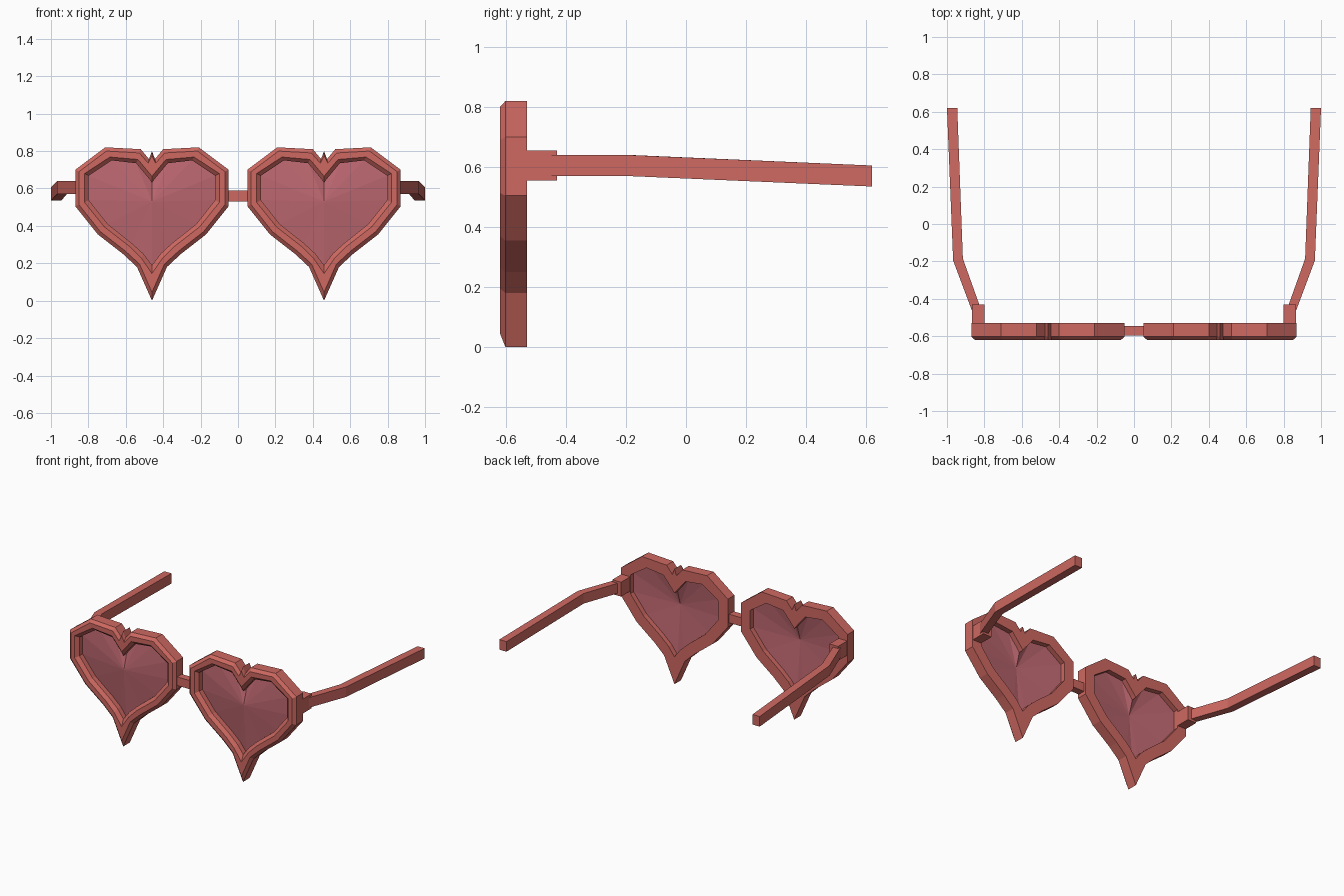
import bpy, bmesh
from mathutils import Vector

if "Cube" in bpy.data.objects:
    bpy.data.objects.remove(bpy.data.objects["Cube"])


def material(name, rgba):
    m = bpy.data.materials.new(name)
    m.diffuse_color = rgba
    m.use_nodes = True
    m.node_tree.nodes["Principled BSDF"].inputs["Base Color"].default_value = m.diffuse_color
    return m


RED = material("coral red", (0.62, 0.14, 0.12, 1.0))
PINK = material("translucent pink", (0.50, 0.135, 0.16, 0.7))


def finish(name, bm, mat):
    bmesh.ops.recalc_face_normals(bm, faces=bm.faces)
    me = bpy.data.meshes.new(name)
    bm.to_mesh(me)
    bm.free()
    me.materials.append(mat)
    ob = bpy.data.objects.new(name, me)
    bpy.context.collection.objects.link(ob)
    return ob


def ring(bm, half, cx, y):
    """Closed heart loop from the right half, top notch to tip."""
    pts = half + [(-x, z) for x, z in half[-2:0:-1]]
    return [bm.verts.new((cx + x, y, z)) for x, z in pts]


def bridge_rings(bm, a, b):
    n = len(a)
    for i in range(n):
        j = (i + 1) % n
        bm.faces.new((a[i], a[j], b[j], b[i]))


def box(name, x0, x1, y0, y1, z0, z1):
    bm = bmesh.new()
    bmesh.ops.create_cube(bm, size=1)
    for v in bm.verts:
        v.co = Vector(((x0 + x1) / 2 + v.co.x * (x1 - x0),
                       (y0 + y1) / 2 + v.co.y * (y1 - y0),
                       (z0 + z1) / 2 + v.co.z * (z1 - z0)))
    return finish(name, bm, RED)


# Half outlines of the heart: outer wall, front face edges, lens opening
OUTER = [(0, .80), (.016, .757), (.06, .81), (.25, .82), (.41, .70),
         (.41, .505), (.29, .355), (.155, .25), (.08, .18), (0, 0)]
FRONT = [(0, .775), (.02, .735), (.068, .79), (.243, .80), (.39, .69),
         (.39, .513), (.277, .37), (.142, .265), (.066, .195), (0, .045)]
INNER = [(0, .665), (.012, .68), (.075, .755), (.225, .768), (.36, .68),
         (.36, .525), (.255, .395), (.12, .29), (.055, .225), (0, .145)]
OPENING = [(0, .63), (.014, .65), (.085, .735), (.215, .75), (.338, .668),
           (.338, .538), (.237, .41), (.105, .305), (.045, .25), (0, .19)]
LENS_Y = -.565

for side, s in (("left", -1), ("right", 1)):
    cx = s * .46

    # Heart rim with a bevelled front and chamfered opening
    bm = bmesh.new()
    rings = [ring(bm, h, cx, y) for h, y in (
        (OUTER, -.53), (OUTER, -.602), (FRONT, -.62),
        (INNER, -.62), (OPENING, -.60), (OPENING, -.53))]
    for i in range(len(rings)):
        bridge_rings(bm, rings[i], rings[(i + 1) % len(rings)])
    finish(side + "_rim", bm, RED)

    # Lens: shallow faceted fan bulging forward
    bm = bmesh.new()
    edge = ring(bm, OPENING, cx, LENS_Y)
    tip = bm.verts.new((cx, LENS_Y - .03, .53))
    for i in range(len(edge)):
        bm.faces.new((edge[i], edge[(i + 1) % len(edge)], tip))
    finish(side + "_lens", bm, PINK)

    # Hinge block behind the rim
    xs = sorted((s * .80, s * .867))
    box(side + "_hinge", xs[0], xs[1], -.54, -.43, .555, .655)

    # Temple arm: bent bar through three cross-sections
    bm = bmesh.new()
    sections = [((.815, -.465), (.862, -.475), .57, .64),
                ((.915, -.185), (.967, -.195), .57, .64),
                ((.945, .62), (1.0, .62), .535, .605)]
    loops = []
    for (xi, yi), (xo, yo), z0, z1 in sections:
        loops.append([bm.verts.new(p) for p in (
            (s * xi, yi, z0), (s * xo, yo, z0),
            (s * xo, yo, z1), (s * xi, yi, z1))])
    for a, b in zip(loops, loops[1:]):
        bridge_rings(bm, a, b)
    bm.faces.new(loops[0])
    bm.faces.new(loops[-1])
    finish(side + "_temple", bm, RED)

# Nose bridge
box("bridge", -.07, .07, -.595, -.545, .53, .59)
